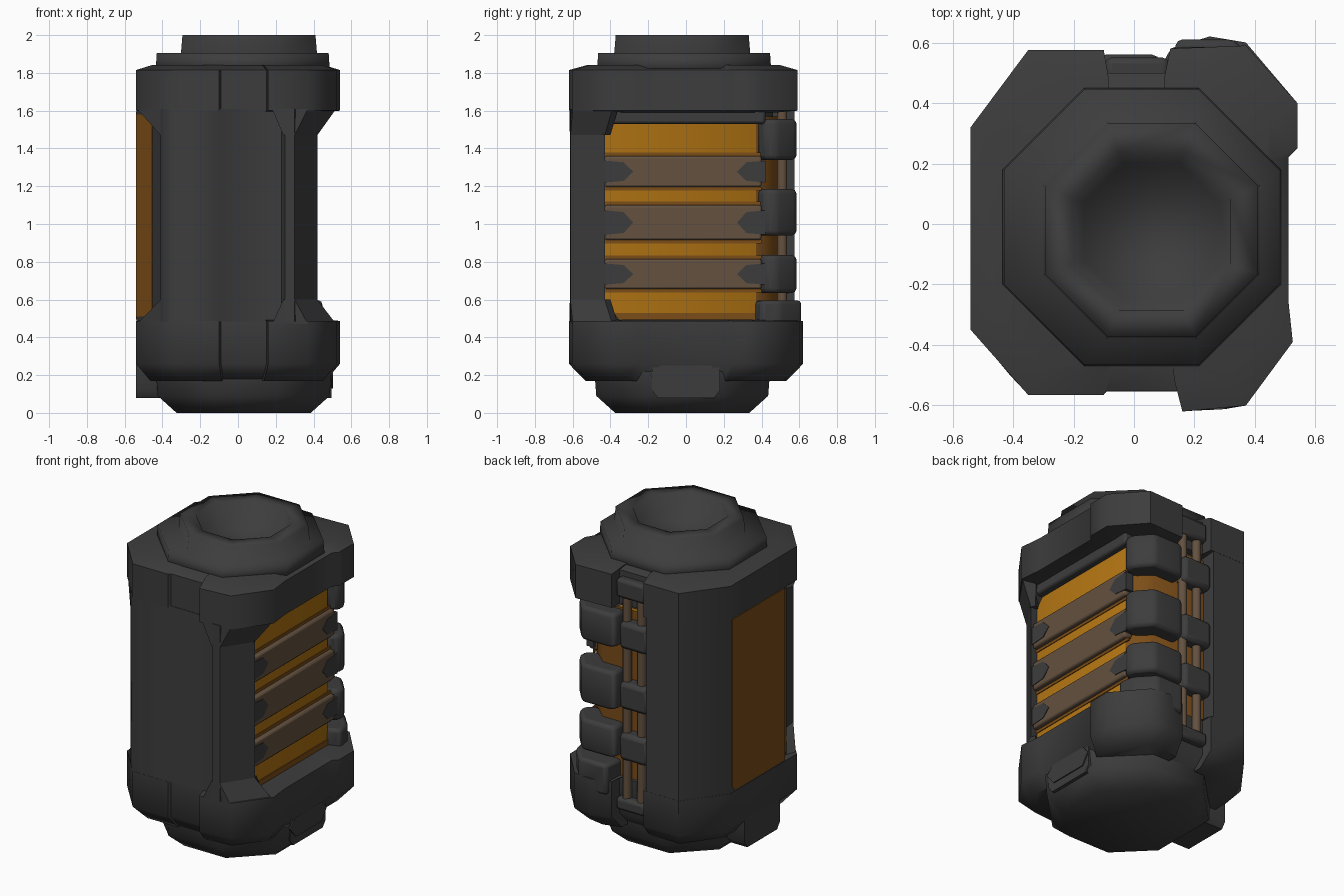
import bpy, bmesh, math

if "Cube" in bpy.data.objects:
    bpy.data.objects.remove(bpy.data.objects["Cube"])


def material(name, rgb):
    m = bpy.data.materials.new(name)
    m.diffuse_color = (*rgb, 1)
    m.use_nodes = True
    m.node_tree.nodes["Principled BSDF"].inputs["Base Color"].default_value = m.diffuse_color
    return m


GRAY = material("dark_gray", (0.046, 0.046, 0.047))
ORANGE = material("amber", (0.43, 0.17, 0.006))
DARK_AMBER = material("dark_amber", (0.20, 0.075, 0.009))
BROWN = material("gray_brown", (0.125, 0.082, 0.050))


def loft(name, rings, mat, bevel=0, angle=50):
    """Join equal-length rings of (x, y, z) points and cap both ends."""
    bm = bmesh.new()
    vs = [[bm.verts.new(p) for p in ring] for ring in rings]
    n = len(vs[0])
    for a, b in zip(vs, vs[1:]):
        for i in range(n):
            j = (i + 1) % n
            bm.faces.new((a[i], a[j], b[j], b[i]))
    bm.faces.new(vs[0][::-1])
    bm.faces.new(vs[-1])
    bmesh.ops.recalc_face_normals(bm, faces=bm.faces)
    me = bpy.data.meshes.new(name)
    bm.to_mesh(me)
    bm.free()
    ob = bpy.data.objects.new(name, me)
    bpy.context.collection.objects.link(ob)
    me.materials.append(mat)
    bpy.ops.object.select_all(action='DESELECT')
    ob.select_set(True)
    bpy.context.view_layer.objects.active = ob
    bpy.ops.object.shade_smooth_by_angle(angle=math.radians(angle))
    if bevel:
        mod = ob.modifiers.new("soft_edges", 'BEVEL')
        mod.width = bevel
        mod.segments = 2
    return ob


def ring(poly, z, s=1.0):
    return [(x * s, y * s, z) for x, y in poly]


def prism(name, poly, z0, z1, mat, bevel=0):
    return loft(name, [ring(poly, z0), ring(poly, z1)], mat, bevel)


def side_plate(name, yz, x0, x1, mat, bevel=0):
    return loft(name, [[(x, y, z) for y, z in yz] for x in (x0, x1)], mat, bevel)


def rect(x0, x1, y0, y1):
    return [(x0, y0), (x1, y0), (x1, y1), (x0, y1)]


def octagon(cx, cy, a, z):
    r = a / math.cos(math.pi / 8)
    return [(cx + r * math.cos(math.pi / 8 + k * math.pi / 4),
             cy + r * math.sin(math.pi / 8 + k * math.pi / 4), z) for k in range(8)]


# Middle body with the recessed right side and rear right corner
mid = [(-.41, -.43), (-.41, -.50), (-.35, -.564), (-.1, -.564), (-.09, -.553), (.23, -.553),
       (.25, -.615), (.30, -.612), (.42, -.43), (.35, -.43), (.35, .35), (.23, .46),
       (-.12, .46), (-.12, .574), (-.35, .574), (-.537, .32), (-.537, -.23)]
prism("middle_body", mid, .485, 1.61, GRAY)

# Upper and lower collars with raised corner clamps and a rear slot
collar = [(-.54, -.35), (-.35, -.565), (-.1, -.565), (-.09, -.55), (.15, -.55),
          (.16, -.62), (.37, -.6), (.525, -.39), (.51, -.25), (.51, .22),
          (.54, .25), (.54, .4), (.37, .59), (.25, .585), (.12, .58),
          (.12, .5), (-.1, .5), (-.1, .575), (-.35, .575), (-.54, .32)]
loft("upper_collar", [ring(collar, 1.59, .8), ring(collar, 1.6), ring(collar, 1.815),
                      ring(collar, 1.842, .84)], GRAY)
low = list(collar)
low[12:14] = [(.37, .6), (.25, .62)]
loft("lower_collar", [ring(low, .17, .86), ring(low, .26), ring(low, .487),
                      ring(low, .495, .8)], GRAY)

# Sloped fillets joining the front right post and front left post to the collars
post = [(.24, -.615), (.30, -.612), (.42, -.43), (.41, -.40), (.24, -.5)]
flare = [(.18, -.618), (.37, -.6), (.52, -.39), (.44, -.36), (.18, -.5)]
left_post = [(-.41, -.50), (-.40, -.50), (-.38, -.43), (-.40, -.43)]
left_flare = [(-.535, -.35), (-.37, -.54), (-.36, -.40), (-.52, -.28)]
for label, za, zb in (("lower", .60, .47), ("upper", 1.47, 1.61)):
    loft(f"right_post_fillet_{label}", [ring(post, za), ring(flare, zb)], GRAY)
    loft(f"left_post_fillet_{label}", [ring(left_post, za), ring(left_flare, zb)], GRAY)

# Tapered foot
c = (.03, -.02)
loft("foot", [octagon(*c, .355, 0), octagon(*c, .455, .09), octagon(*c, .465, .22)], GRAY)

# Shoulder ring, neck and open socket in the top
loft("neck", [octagon(.025, -.01, .462, 1.80), octagon(.025, -.01, .455, 1.905),
              octagon(.058, -.02, .36, 1.905), octagon(.058, -.02, .352, 2.0),
              octagon(.058, -.025, .26, 2.0), octagon(.058, -.025, .225, 1.86)],
     GRAY, angle=100)

# Lower side tabs, with a hexagonal button on the right one
tab = [(-.18, .12), (-.15, .08), (.15, .08), (.18, .12), (.18, .27), (-.18, .27)]
side_plate("left_tab", tab, -.54, -.38, GRAY)
side_plate("right_tab", tab, .38, .495, GRAY)
button = [(-.19, .2), (-.13, .13), (.13, .13), (.18, .2), (.13, .255), (-.13, .255)]
side_plate("right_button", button, .45, .502, GRAY)

# Amber core that shows through the right side and the rear corner
core = [(.30, -.43), (.375, -.43), (.375, .37), (.25, .485), (-.119, .485), (-.119, .3)]
ob = prism("amber_core", core, .49, 1.57, ORANGE)
ob.data.materials.append(DARK_AMBER)
for f in ob.data.polygons:
    if f.normal.y > .5:
        f.material_index = 1

# Chamfered corners and top lip of the right window
for name, z, d in (("window_corner_lower", .49, 1), ("window_corner_upper", 1.57, -1)):
    side_plate(name, [(-.44, z), (-.35, z), (-.43, z + d * .1), (-.44, z + d * .1)],
               .35, .42, GRAY)
side_plate("window_lip", [(-.44, 1.53), (.42, 1.53), (.42, 1.61), (-.44, 1.61)],
           .35, .42, GRAY, .015)

# Ribs across the right window, with pointed dark ends and darker seams
for i, (z0, z1) in enumerate(((.655, .815), (.915, 1.10), (1.195, 1.36))):
    zm, h = (z0 + z1) / 2, (z1 - z0) / 2
    side_plate(f"rib_{i}", [(-.43, z0), (.40, z0), (.40, z1), (-.43, z1)],
               .35, .408, BROWN, .012)
    for side, e in (("front", -1), ("rear", 1)):
        off = -.43 if e < 0 else .42
        pts = [(off, zm - h * .7), (off - e * .10, zm - h * .6), (off - e * .15, zm),
               (off - e * .10, zm + h * .6), (off, zm + h * .7)]
        side_plate(f"rib_{side}_end_{i}", pts, .36, .412, GRAY)
    for k, z in enumerate((z0 - .008, z1 + .008)):
        side_plate(f"rib_seam_{i}_{k}",
                   [(-.43, z - .01), (.40, z - .01), (.40, z + .01), (-.43, z + .01)],
                   .371, .38, DARK_AMBER)

# Dark border along the bottom of the right window
side_plate("window_border", [(-.42, .495), (.38, .495), (.38, .53), (-.42, .53)],
           .371, .38, DARK_AMBER)

# Three clamps on the rear right corner and three over the rear pipes
clamp = [(.36, .38), (.42, .42), (.42, .48), (.33, .585), (.13, .585), (.1, .55), (.1, .46)]
for i, (z0, z1) in enumerate(((.635, .835), (.94, 1.185), (1.34, 1.555))):
    prism(f"corner_clamp_{i}", clamp, z0, z1, GRAY, .025)
    zm = (z0 + z1) / 2 - .02
    prism(f"pipe_clamp_{i}", rect(-.118, .085, .46, .56), zm - .085, zm + .085, GRAY, .025)

# Raised lower rear corner below the clamps
prism("lower_rear_corner", [(.36, .36), (.45, .40), (.43, .5), (.33, .61), (.14, .61), (.12, .46)],
      .4, .595, GRAY, .02)

# Rear pipes and their end brackets
for i, x in enumerate((-.045, .06)):
    loft(f"rear_pipe_{i}", [octagon(x, .51, .026, .34), octagon(x, .51, .026, 1.70)], BROWN)
prism("pipe_bracket_upper", rect(-.095, .115, .46, .55), 1.66, 1.78, GRAY, .02)
prism("pipe_bracket_lower", rect(-.095, .115, .46, .55), .30, .38, GRAY, .02)

# Flat left panel and its strip around the front corner
side_plate("left_panel", [(.30, .52), (.27, .495), (-.23, .495), (-.23, 1.595), (.30, 1.595)],
           -.541, -.533, DARK_AMBER)
strip = [(-.541, -.23), (-.456, -.366), (-.448, -.36), (-.533, -.22)]
prism("left_panel_front_strip", strip, .51, 1.58, DARK_AMBER)
